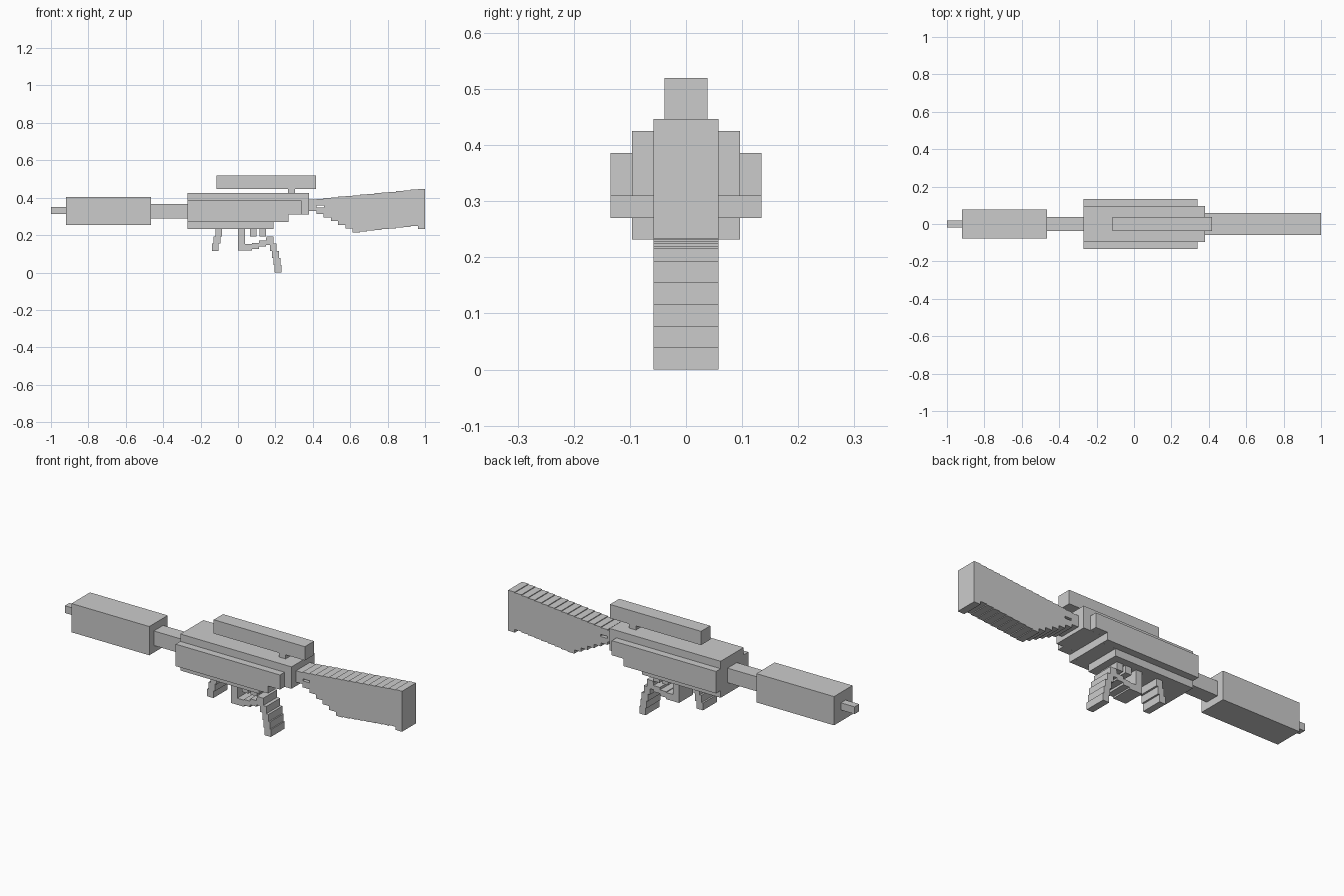
import bpy
import bmesh

if "Cube" in bpy.data.objects:
    bpy.data.objects.remove(bpy.data.objects["Cube"])


def prism(name, outline, half_width, y0=0.0):
    """Extrude an x-z outline across y, centred on y0."""
    bm = bmesh.new()
    face = bm.faces.new([bm.verts.new((x, y0 - half_width, z)) for x, z in outline])
    ext = bmesh.ops.extrude_face_region(bm, geom=[face])
    verts = [g for g in ext["geom"] if isinstance(g, bmesh.types.BMVert)]
    bmesh.ops.translate(bm, verts=verts, vec=(0, 2 * half_width, 0))
    bmesh.ops.recalc_face_normals(bm, faces=bm.faces)
    mesh = bpy.data.meshes.new(name)
    bm.to_mesh(mesh)
    bm.free()
    obj = bpy.data.objects.new(name, mesh)
    bpy.context.collection.objects.link(obj)
    return obj


def box(name, x0, x1, z0, z1, half_width):
    return prism(name, [(x0, z0), (x1, z0), (x1, z1), (x0, z1)], half_width)


def stacked(name, rows, step, z_top, width, half_width):
    """Stepped leg: rows of equal height, each starting at the given x."""
    left, right = [], []
    for i, x in enumerate(rows):
        za, zb = z_top - i * step, z_top - (i + 1) * step
        left += [(x, za), (x, zb)]
        right += [(x + width, za), (x + width, zb)]
    return prism(name, left + right[::-1], half_width)


U = 0.0386   # block size
W = 0.058    # half width of stock and grips

# Barrel group
box("muzzle", -1.0, -0.92, 0.312, 0.35, 0.0193)
box("suppressor", -0.92, -0.465, 0.253, 0.405, 0.077)
box("barrel", -0.465, -0.27, 0.29, 0.367, 0.0386)

# Receiver with stepped rear underside
prism("receiver", [(-0.27, 0.232), (0.19, 0.232), (0.19, 0.27), (0.27, 0.27),
                   (0.27, 0.309), (0.38, 0.309), (0.38, 0.425), (-0.27, 0.425)], 0.096)

# Side plates
for side, label in ((-1, "front"), (1, "back")):
    prism("side_plate_" + label,
          [(-0.27, 0.27), (0.27, 0.27), (0.27, 0.309), (0.34, 0.309),
           (0.34, 0.386), (-0.27, 0.386)], 0.0193, side * 0.1155)

# Scope and its mount
box("scope", -0.115, 0.418, 0.447, 0.52, 0.0386)
box("scope_mount", 0.266, 0.305, 0.425, 0.447, 0.0386)

# Stepped shoulder stock
bottoms = [0.33, 0.313, 0.295, 0.275, 0.255, 0.235, 0.215, 0.219, 0.224,
           0.228, 0.232, 0.236, 0.24, 0.244, 0.249, 0.233]
n = len(bottoms)
pitch = 0.62 / n
lower, upper = [], []
for i, z in enumerate(bottoms):
    xa, xb = 0.38 + i * pitch, 0.38 + (i + 1) * pitch
    top = 0.39 + 0.057 * i / (n - 1)
    lower += [(xa, z), (xb, z)]
    upper += [(xa, top), (xb, top)]
stock = prism("stock", lower + upper[::-1], W)

# Slot through the stock neck
slot = box("stock_slot_cutter", 0.42, 0.46, 0.347, 0.358, 0.1)
slot.hide_render = True
slot.hide_viewport = True
cut = stock.modifiers.new("slot", "BOOLEAN")
cut.operation = "DIFFERENCE"
cut.object = slot

# Leaning front grip and rear pistol grip
stacked("front_grip", [-0.121, -0.131, -0.14], U, 0.232, 0.0365, W)
stacked("pistol_grip", [0.114, 0.152, 0.17, 0.183, 0.19, 0.196], U, 0.232, 0.0365, W)

# Trigger guard: front post with rising lower bar
prism("trigger_guard", [(0.0, 0.232), (0.0, 0.118), (0.075, 0.118), (0.075, 0.126),
                        (0.112, 0.126), (0.112, 0.138), (0.15, 0.138), (0.15, 0.148),
                        (0.178, 0.148), (0.178, 0.185), (0.15, 0.185), (0.15, 0.17),
                        (0.112, 0.17), (0.112, 0.157), (0.075, 0.157), (0.075, 0.153),
                        (0.0365, 0.153), (0.0365, 0.232)], W)
box("trigger", 0.064, 0.1, 0.194, 0.232, W)
